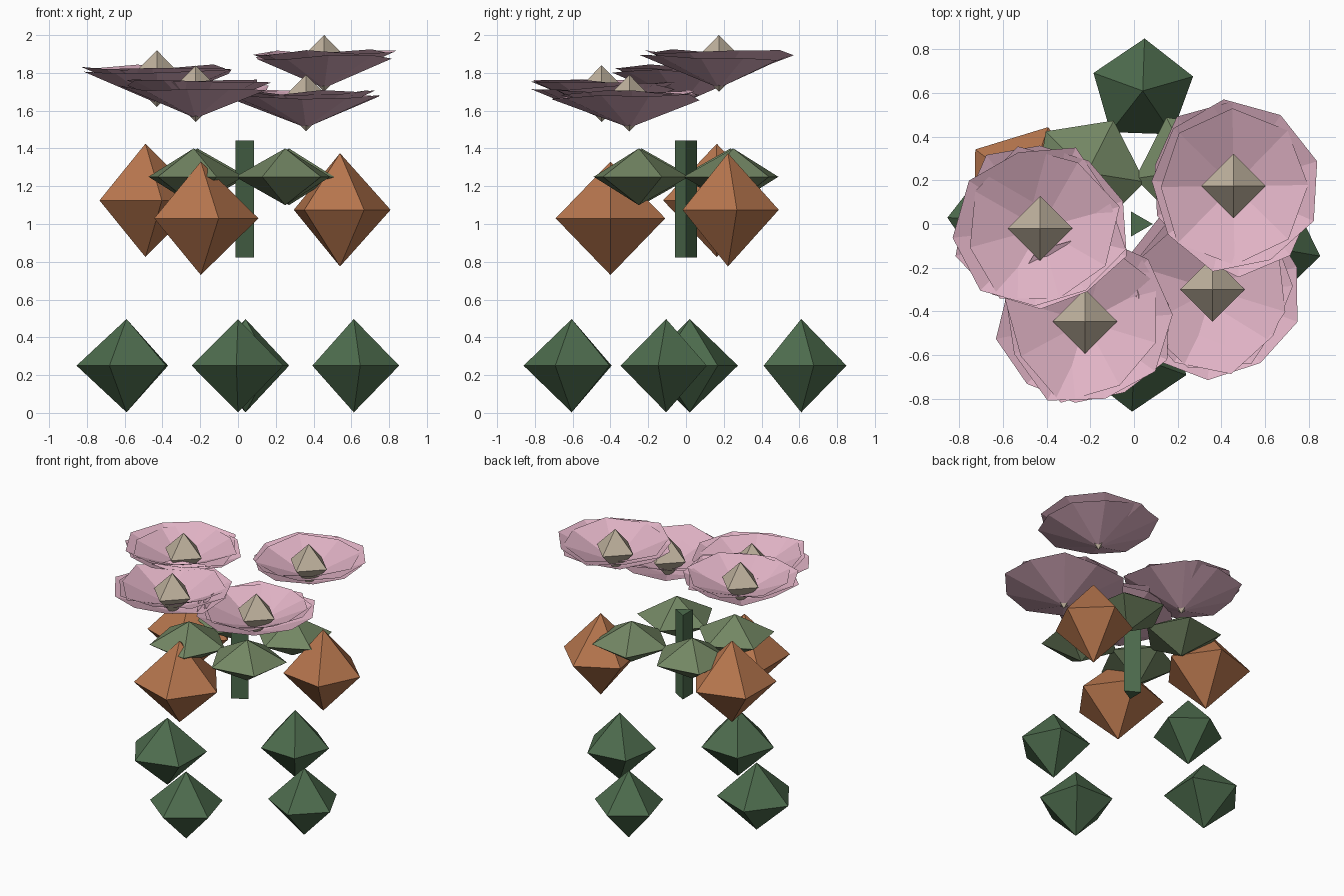
import bpy, bmesh, math, random

if "Cube" in bpy.data.objects:
    bpy.data.objects.remove(bpy.data.objects["Cube"])

random.seed(4)


def material(name, rgb):
    m = bpy.data.materials.new(name)
    m.diffuse_color = (*rgb, 1)
    m.use_nodes = True
    m.node_tree.nodes["Principled BSDF"].inputs["Base Color"].default_value = m.diffuse_color
    return m


DARK = material("dark_green", (0.075, 0.15, 0.075))
LEAF = material("leaf_green", (0.17, 0.24, 0.125))
RUST = material("rust", (0.47, 0.18, 0.075))
PINK = material("pink", (0.75, 0.45, 0.56))
CREAM = material("cream", (0.52, 0.44, 0.34))


def finish(name, bm, mat):
    me = bpy.data.meshes.new(name)
    bm.to_mesh(me)
    bm.free()
    ob = bpy.data.objects.new(name, me)
    me.materials.append(mat)
    bpy.context.collection.objects.link(ob)
    return ob


def ring(bm, c, r, n, phase):
    return [bm.verts.new((c[0] + r * math.cos(math.radians(phase) + math.tau * i / n),
                          c[1] + r * math.sin(math.radians(phase) + math.tau * i / n), c[2]))
            for i in range(n)]


def bipyramid(name, c, r, h, n, phase, mat):
    bm = bmesh.new()
    rim = ring(bm, c, r, n, phase)
    top = bm.verts.new((c[0], c[1], c[2] + h))
    bot = bm.verts.new((c[0], c[1], c[2] - h))
    for a, b in zip(rim, rim[1:] + rim[:1]):
        bm.faces.new((a, b, top))
        bm.faces.new((b, a, bot))
    return finish(name, bm, mat)


def petal_cup(name, c, layers):
    # nested open fans with ragged rims, facing up
    bm = bmesh.new()
    for n, radius, rise, lift in layers:
        apex = bm.verts.new((c[0], c[1], c[2] + lift))
        rim = ring(bm, c, radius, n, random.uniform(0, 90))
        for v in rim:
            k = random.uniform(0.93, 1.1)
            v.co.x = c[0] + (v.co.x - c[0]) * k
            v.co.y = c[1] + (v.co.y - c[1]) * k
            v.co.z += rise + random.uniform(-0.02, 0.015)
        for a, b in zip(rim, rim[1:] + rim[:1]):
            bm.faces.new((a, b, apex))
    return finish(name, bm, PINK)


# lower ring of dark foliage lumps
for i, (x, y, r, phase) in enumerate([(0.04, 0.61, 0.24, 88), (-0.59, 0.02, 0.265, 178),
                                      (0.0, -0.605, 0.255, 268), (0.613, -0.105, 0.244, -10)]):
    bipyramid(f"base_foliage_{i + 1}", (x, y, 0.25), r, 0.247, 5, phase, DARK)

# rust coloured lumps
for i, (x, y, z, r, phase) in enumerate([(-0.49, 0.163, 1.125, 0.297, -1),
                                         (-0.197, -0.40, 1.03, 0.305, 0),
                                         (0.54, 0.222, 1.075, 0.272, 10)]):
    bipyramid(f"rust_lump_{i + 1}", (x, y, z), r, 0.3, 5, phase, RUST)

# three-sided stem
bm = bmesh.new()
low, high = ring(bm, (0.019, 0, 0.823), 0.067, 3, 0), ring(bm, (0.019, 0, 1.443), 0.067, 3, 0)
for i in range(3):
    j = (i + 1) % 3
    bm.faces.new((low[i], low[j], high[j], high[i]))
bm.faces.new(high)
bm.faces.new(low[::-1])
finish("stem", bm, DARK)

# flat leaves around the stem
for i, (x, y) in enumerate([(0.27, 0.25), (-0.215, 0.235), (-0.235, -0.235), (0.25, -0.25)]):
    bipyramid(f"leaf_{i + 1}", (x, y, 1.25), 0.268, 0.15, 5, 45 + 90 * i, LEAF)

# flowers: petal cups with cream hearts
for i, (x, y, top) in enumerate([(0.456, 0.174, 2.0), (-0.43, -0.02, 1.92),
                                 (-0.224, -0.447, 1.84), (0.36, -0.30, 1.79)]):
    petal_cup(f"petals_{i + 1}", (x, y, top - 0.28),
              [(10, 0.385, 0.165, 0), (9, 0.37, 0.19, 0.025), (8, 0.355, 0.19, 0.04)])
    bipyramid(f"flower_heart_{i + 1}", (x, y, top - 0.15), 0.148, 0.15, 4, 0, CREAM)
